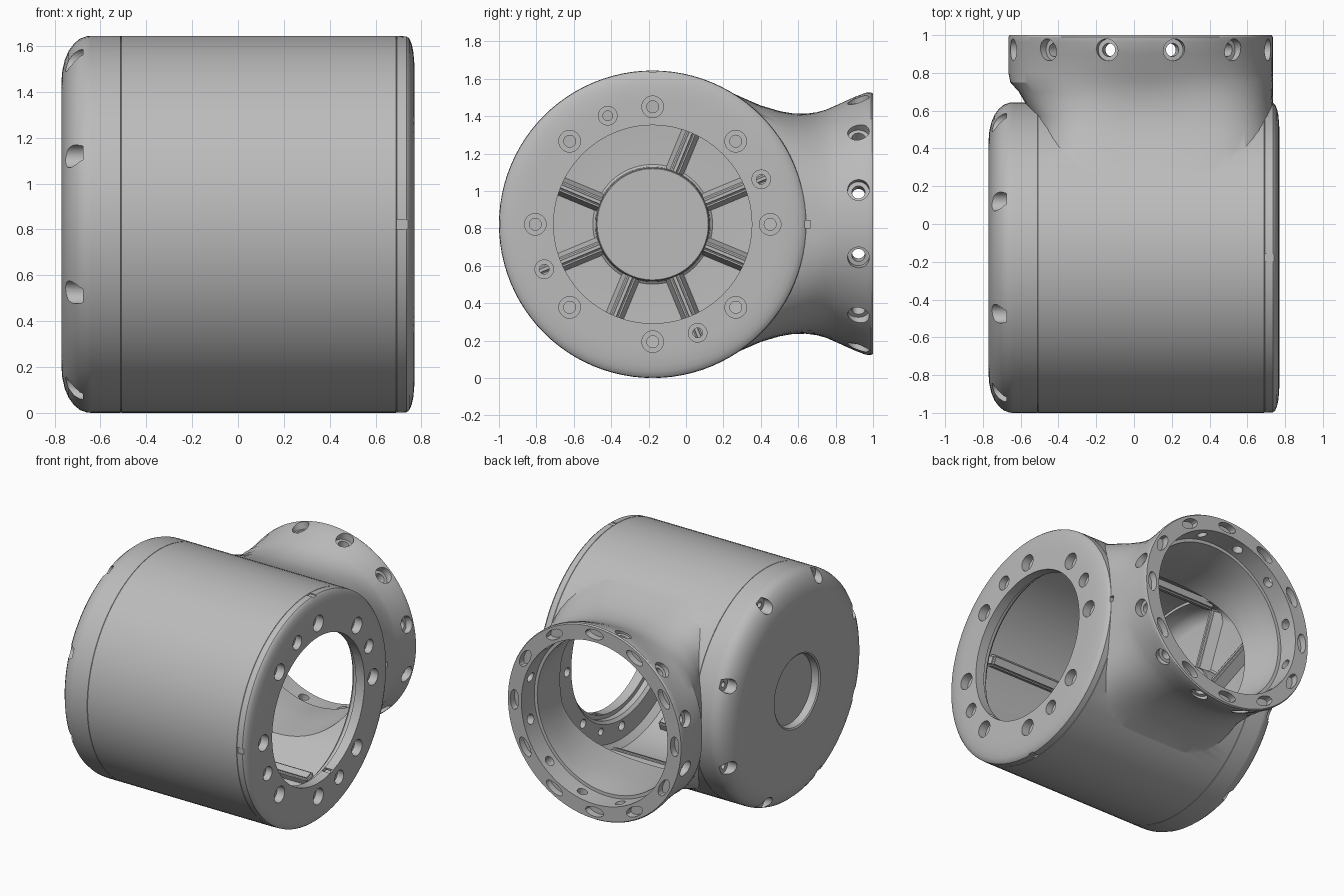
import bpy, bmesh
from math import radians, cos, sin, pi
from mathutils import Matrix, Vector

if "Cube" in bpy.data.objects:
    bpy.data.objects.remove(bpy.data.objects["Cube"])

metal = bpy.data.materials.new("satin grey metal")
GREY = (0.5, 0.5, 0.5, 1)
metal.use_nodes = True
metal.diffuse_color = GREY
metal.node_tree.nodes["Principled BSDF"].inputs["Base Color"].default_value = GREY

MOVE = Matrix.Translation
BODY = MOVE((0, -0.178, 0.822))      # main axis runs along x
TUBE = MOVE((0.035, 0, 0.825))       # branch axis runs along y
TO_X = Matrix.Rotation(pi / 2, 4, 'Y')
TO_Y = Matrix.Rotation(-pi / 2, 4, 'X')


def turn(deg, axis):
    return Matrix.Rotation(radians(deg), 4, axis)


def skin(bm, rings):
    """Join successive vertex rings; single-vertex rings close the ends."""
    for a, b in zip(rings, rings[1:]):
        n = max(len(a), len(b))
        for i in range(n):
            j = (i + 1) % n
            face = [a[i], a[j]] if len(a) > 1 else [a[0]]
            face += [b[j], b[i]] if len(b) > 1 else [b[0]]
            bm.faces.new(face)


def revolve(bm, profile, mat, n=96):
    """Spin (height, radius) points about local z."""
    rings = []
    for h, r in profile:
        count = n if r > 0 else 1
        rings.append([bm.verts.new(mat @ Vector((r * cos(2 * pi * i / n), r * sin(2 * pi * i / n), h)))
                      for i in range(count)])
    skin(bm, rings)


def loft(bm, sections, n=96):
    """Branch tube from (y, left reach, right reach, half height, squareness)."""
    rings = []
    for y, left, right, high, power in sections:
        ring = []
        for i in range(n):
            c, s = cos(2 * pi * i / n), sin(2 * pi * i / n)
            r = (abs(c) ** power + abs(s) ** power) ** (-1 / power)
            ring.append(bm.verts.new(TUBE @ Vector((r * c * (right if c > 0 else left), y, r * s * high))))
        rings.append(ring)
    skin(bm, rings)
    bm.faces.new(rings[0])
    bm.faces.new(rings[-1])


def block(bm, size, mat, taper=1.0):
    """Box whose local +x end can be narrowed."""
    made = bmesh.ops.create_cube(bm, size=1)["verts"]
    for v in made:
        if v.co.x > 0:
            v.co.z *= taper
        v.co = mat @ Vector(a * b for a, b in zip(v.co, size))


def stepped_hole(bm, mat, wide, narrow, depth, through):
    revolve(bm, [(0.1, 0), (0.1, wide), (-depth, wide), (-depth, narrow),
                 (-through, narrow), (-through, 0)], mat, 24)


def finish(bm, name):
    bmesh.ops.recalc_face_normals(bm, faces=bm.faces)
    mesh = bpy.data.meshes.new(name)
    bm.to_mesh(mesh)
    bm.free()
    mesh.materials.append(metal)
    obj = bpy.data.objects.new(name, mesh)
    bpy.context.collection.objects.link(obj)
    return obj


def select(obj):
    bpy.ops.object.select_all(action='DESELECT')
    obj.select_set(True)
    bpy.context.view_layer.objects.active = obj


def combine(target, bm, operation):
    tool = finish(bm, "helper")
    tool.hide_render = True
    mod = target.modifiers.new("combine", 'BOOLEAN')
    mod.operation, mod.solver, mod.object = operation, 'EXACT', tool
    select(target)
    bpy.ops.object.modifier_apply(modifier=mod.name)
    bpy.data.objects.remove(tool)


def smooth(obj):
    select(obj)
    bpy.ops.object.shade_smooth_by_angle(angle=radians(30))
    mod = obj.modifiers.new("normals", 'WEIGHTED_NORMAL')
    mod.keep_sharp = True


# Main housing: drum with a fine seam and a gently domed flange rim
bm = bmesh.new()
revolve(bm, [(-0.51, 0), (-0.51, 0.819), (-0.508, 0.822), (0.689, 0.822), (0.691, 0.819),
             (0.693, 0.822), (0.735, 0.82), (0.747, 0.81), (0.757, 0.787), (0.764, 0.755),
             (0.768, 0.715), (0.77, 0.67), (0.77, 0)], BODY @ TO_X)
housing = finish(bm, "housing")

# Branch tube: squarish where it leaves the drum, waisted, round at its end ring
bm = bmesh.new()
loft(bm, [(0.1, 0.545, 0.7, 0.74, 5), (0.22, 0.545, 0.7, 0.712, 5), (0.3, 0.545, 0.7, 0.675, 5),
          (0.4, 0.545, 0.7, 0.632, 4.6), (0.5, 0.545, 0.7, 0.602, 4), (0.57, 0.565, 0.7, 0.59, 3.4),
          (0.64, 0.61, 0.7, 0.588, 2.9), (0.7, 0.645, 0.7, 0.596, 2.5), (0.75, 0.69, 0.7, 0.61, 2.3),
          (0.8, 0.7, 0.7, 0.632, 2.1), (0.9, 0.7, 0.7, 0.677, 2), (0.96, 0.7, 0.7, 0.7, 2),
          (0.99, 0.7, 0.7, 0.702, 2), (1.0, 0.695, 0.695, 0.695, 2)])
combine(housing, bm, 'UNION')

# Drum cavity with the stepped flange opening
bm = bmesh.new()
revolve(bm, [(-0.6, 0), (-0.6, 0.76), (0.6, 0.76), (0.64, 0.72), (0.64, 0.58), (0.66, 0.56),
             (0.7, 0.56), (0.7, 0.53), (0.85, 0.53), (0.85, 0)], BODY @ TO_X)
combine(housing, bm, 'DIFFERENCE')

# Branch bore with a seat near its mouth
bm = bmesh.new()
loft(bm, [(-0.15, 0.495, 0.58, 0.57, 2.6), (0.3, 0.495, 0.58, 0.56, 2.6),
          (0.6, 0.5, 0.58, 0.545, 2.4), (0.75, 0.55, 0.57, 0.555, 2.1),
          (0.85, 0.565, 0.565, 0.565, 2), (0.851, 0.588, 0.588, 0.588, 2),
          (1.1, 0.588, 0.588, 0.588, 2)])
combine(housing, bm, 'DIFFERENCE')

# Flange bolt holes, rim notches, and the holes and slots of the end ring
bm = bmesh.new()
for k in range(8):
    spot = BODY @ turn(45 * k, 'X') @ MOVE((0.77, 0.628, 0)) @ TO_X
    stepped_hole(bm, spot, 0.058, 0.032, 0.06, 0.2)
for k in range(4):
    spin = BODY @ turn(90 * k, 'X')
    stepped_hole(bm, spin @ turn(22.5, 'X') @ MOVE((0.77, 0.628, 0)) @ TO_X,
                 0.05, 0.026, 0.05, 0.2)
    block(bm, (0.05, 0.03, 0.04), spin @ MOVE((0.717, 0.828, 0)))
for k in range(12):
    spin = TUBE @ turn(30 * k, 'Y')
    stepped_hole(bm, spin @ turn(15, 'Y') @ MOVE((0.7, 0.922, 0)) @ TO_X,
                 0.058, 0.035, 0.05, 0.16)
    slot = spin @ MOVE((0.643, 1, 0)) @ TO_Y @ Matrix.Diagonal((0.034, 0.072, 1, 1))
    revolve(bm, [(0.05, 0), (0.05, 1), (-0.05, 1), (-0.05, 0)], slot, 24)
combine(housing, bm, 'DIFFERENCE')
smooth(housing)

# Domed end cap: hollow cup with an outer dish and an inner hub
bm = bmesh.new()
revolve(bm, [(-0.71, 0), (-0.71, 0.25), (-0.763, 0.255), (-0.77, 0.265), (-0.77, 0.62),
             (-0.766, 0.67), (-0.755, 0.717), (-0.738, 0.757), (-0.715, 0.788), (-0.69, 0.809),
             (-0.66, 0.82), (-0.64, 0.822), (-0.512, 0.822), (-0.51, 0.819), (-0.51, 0.74),
             (-0.6, 0.73), (-0.645, 0.7), (-0.67, 0.65), (-0.67, 0.32), (-0.66, 0.307),
             (-0.55, 0.302), (-0.545, 0.297), (-0.545, 0)], BODY @ TO_X)
cap = finish(bm, "end_cap")

# Bolt pockets around the cap shoulder
bm = bmesh.new()
for k in range(8):
    spot = BODY @ turn(22.5 + 45 * k, 'X') @ MOVE((-0.675, 0.775, 0)) @ TO_X.inverted()
    stepped_hole(bm, spot, 0.05, 0.02, 0, 0.06)
combine(cap, bm, 'DIFFERENCE')
smooth(cap)

# Stiffening ribs from the hub to the cap wall, and along the drum wall clear of the bore
cap_ribs, wall_ribs = bmesh.new(), bmesh.new()
for k in range(8):
    spin = BODY @ turn(22.5 + 45 * k, 'X')
    if k != 2:
        block(cap_ribs, (0.1, 0.43, 0.11), spin @ MOVE((-0.635, 0.5, 0)), 0.4)
    if k not in (0, 2, 7):
        block(wall_ribs, (1.1, 0.07, 0.08), spin @ MOVE((-0.03, 0.735, 0)))
for bm, name in ((cap_ribs, "cap_ribs"), (wall_ribs, "wall_ribs")):
    bmesh.ops.bevel(bm, geom=bm.edges[:], offset=0.014, segments=3, affect='EDGES')
    smooth(finish(bm, name))
